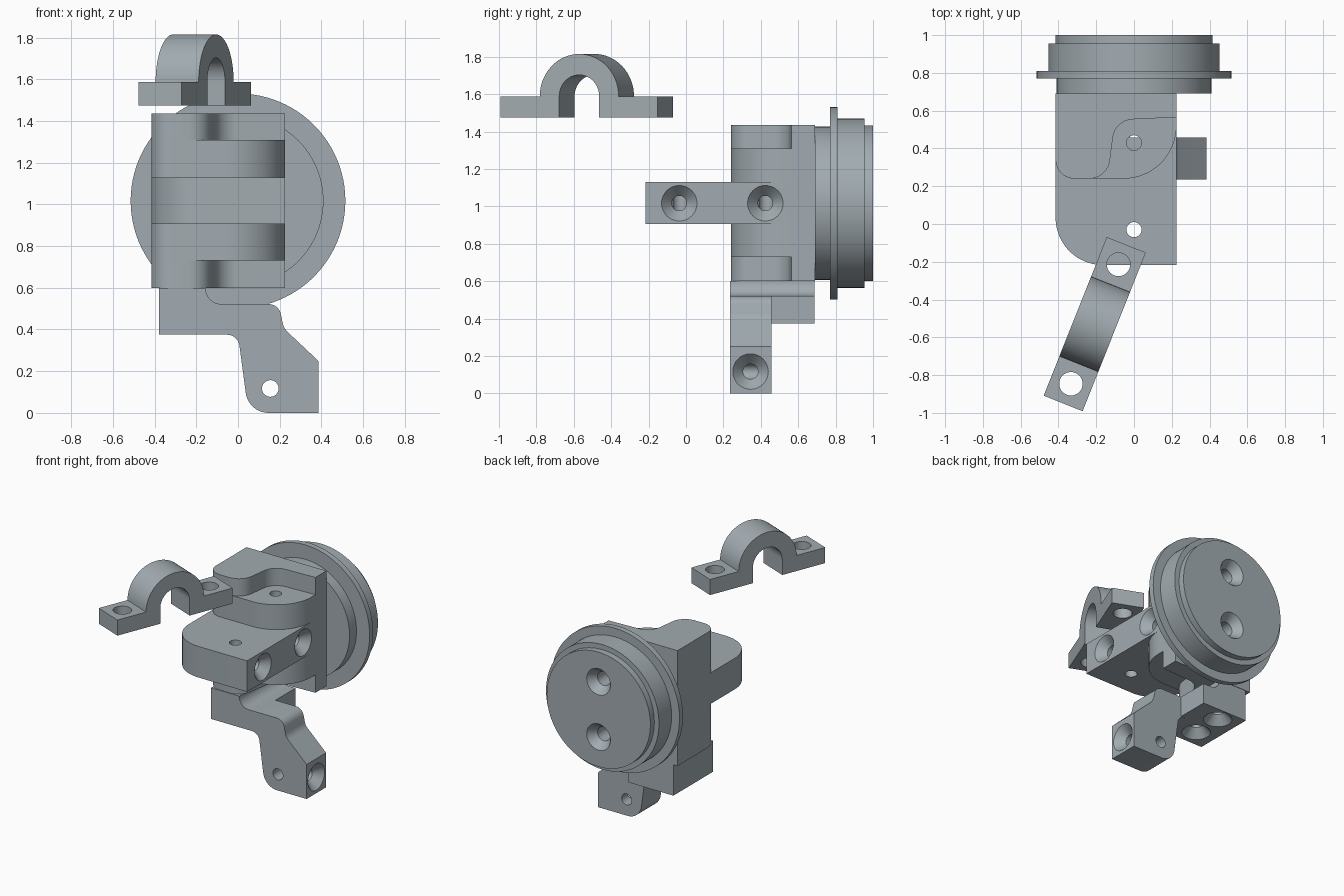
import bpy, bmesh, math
from mathutils import Vector, Matrix

if "Cube" in bpy.data.objects:
    bpy.data.objects.remove(bpy.data.objects["Cube"], do_unlink=True)

COLOUR = (0.36, 0.41, 0.44, 1)
grey = bpy.data.materials.new("steel_grey")
grey.use_nodes = True
grey.diffuse_color = COLOUR
grey.node_tree.nodes["Principled BSDF"].inputs["Base Color"].default_value = COLOUR


def finish(name, bm):
    bmesh.ops.recalc_face_normals(bm, faces=bm.faces)
    mesh = bpy.data.meshes.new(name)
    bm.to_mesh(mesh)
    bm.free()
    mesh.materials.append(grey)
    ob = bpy.data.objects.new(name, mesh)
    bpy.context.collection.objects.link(ob)
    return ob


def rounded(corners, steps=10):
    """Outline from (a, b) or (a, b, fillet radius) corners."""
    out = []
    for i, c in enumerate(corners):
        p = Vector(c[:2])
        if len(c) == 2:
            out.append(p)
            continue
        u = (Vector(corners[i - 1][:2]) - p).normalized()
        v = (Vector(corners[(i + 1) % len(corners)][:2]) - p).normalized()
        half = u.angle(v) / 2
        centre = p + (u + v).normalized() * c[2] / math.sin(half)
        reach = c[2] / math.tan(half)
        a, b = p + u * reach - centre, p + v * reach - centre
        turn = a.angle(b)
        for k in range(steps + 1):
            t = k / steps
            out.append(centre + (a * math.sin((1 - t) * turn)
                                 + b * math.sin(t * turn)) / math.sin(turn))
    return out


def arc(radius, z, start, end, steps=32):
    angles = [math.radians(start + (end - start) * k / steps) for k in range(steps + 1)]
    return [(radius * math.cos(t), z + radius * math.sin(t)) for t in angles]


def prism(name, outline, lo, hi, axis="z", matrix=Matrix()):
    bm = bmesh.new()
    place = (lambda p, t: (p[0], p[1], t)) if axis == "z" else (lambda p, t: (p[0], t, p[1]))
    ends = [[bm.verts.new(place(p, t)) for p in outline] for t in (lo, hi)]
    for ring in ends:
        bm.faces.new(ring)
    n = len(outline)
    for i in range(n):
        j = (i + 1) % n
        bm.faces.new((ends[0][i], ends[0][j], ends[1][j], ends[1][i]))
    bm.transform(matrix)
    return finish(name, bm)


def lathe(name, profile, origin, direction, segments=32):
    """Solid of revolution from (radius, distance along direction) pairs."""
    bm = bmesh.new()
    rings = []
    for r, d in profile:
        rings.append([bm.verts.new((r * math.cos(k * math.tau / segments),
                                    r * math.sin(k * math.tau / segments), d))
                      for k in range(segments)])
    for a, b in zip(rings, rings[1:]):
        for k in range(segments):
            j = (k + 1) % segments
            bm.faces.new((a[k], a[j], b[j], b[k]))
    bm.faces.new(rings[0])
    bm.faces.new(rings[-1])
    turn = Vector((0, 0, 1)).rotation_difference(Vector(direction)).to_matrix().to_4x4()
    bm.transform(Matrix.Translation(origin) @ turn)
    return finish(name, bm)


def combine(target, tool, operation):
    mod = target.modifiers.new("combine", "BOOLEAN")
    mod.operation, mod.solver, mod.object = operation, "EXACT", tool
    bpy.context.view_layer.objects.active = target
    bpy.ops.object.modifier_apply(modifier=mod.name)
    bpy.data.objects.remove(tool, do_unlink=True)


def drill(target, origin, direction, depth, radius=0.04, sink=0.0):
    """Plain hole, or a countersunk one when sink is its mouth radius."""
    mouth = sink or radius
    profile = [(mouth, -0.03), (mouth, 0.0)]
    if sink:
        profile.append((radius, 0.06))
    profile.append((radius, depth))
    combine(target, lathe("drill", profile, origin, direction), "DIFFERENCE")


L, R, BACK, FRONT = -0.415, 0.225, 0.69, 0.24
MID = 1.017

# Hinge body: stepped plates, knuckle and forward arm
plate = rounded([(L, BACK), (L, FRONT, 0.1), (-0.14, FRONT, 0.11),
                 (-0.1, 0.55, 0.11), (R, 0.565), (R, BACK)])
knuckle = rounded([(L, BACK), (L, FRONT, 0.1), (R, FRONT, 0.28), (R, BACK)], 20)
arm = rounded([(L, BACK), (L, -0.217, 0.25), (R, -0.217), (R, BACK)], 20)
body = prism("hinge_body", plate, 0.6, 1.435)
combine(body, prism("knuckle", knuckle, 0.73, 1.31), "UNION")
combine(body, prism("arm", arm, 0.905, 1.13), "UNION")
for y in (-0.03, 0.43):
    drill(body, (0, y, 1.5), (0, 0, -1), 1.0)
    drill(body, (R, y - 0.006, MID), (-1, 0, 0), R, sink=0.095)

# Flanged round plug behind the body
disc = lathe("round_flange", [(0.415, 0), (0.415, 0.045), (0.452, 0.045), (0.452, 0.19),
                              (0.515, 0.19), (0.515, 0.23), (0.41, 0.23), (0.41, 0.31)],
             (0, 1, MID), (0, -1, 0), 96)
for side in (-1, 1):
    drill(disc, (0, 1, MID + side * 0.2), (0, -1, 0), 0.28, 0.05, 0.095)

# Lower bracket: cranked leg with a deeper mounting block
bracket = prism("lower_bracket", rounded([
    (-0.38, 0.6), (-0.38, 0.375), (0.0, 0.375, 0.06), (0.05, 0.0, 0.11),
    (0.385, 0), (0.385, 0.25), (0.22, 0.405, 0.08), (0.195, 0.522, 0.06),
    (-0.155, 0.522, 0.075), (-0.155, 0.6)]), 0.235, 0.457, "y")
block = rounded([(-0.38, 0.6), (-0.38, 0.375), (-0.02, 0.375), (-0.02, 0.522),
                 (-0.155, 0.522, 0.075), (-0.155, 0.6)])
combine(bracket, prism("mounting_block", block, 0.3, 0.687, "y"), "UNION")
for y in (0.36, 0.58):
    drill(bracket, (-0.23, y, 0.375), (0, 0, 1), 0.2, sink=0.095)
drill(bracket, (0.155, 0.2, 0.117), (0, 1, 0), 0.4)
drill(bracket, (0.385, 0.345, 0.117), (-1, 0, 0), 0.23, sink=0.095)

# Loose saddle clamp, turned about the vertical
base, top, half = 1.475, 1.588, 0.452
outline = ([(-half, base)] + [(-0.115, base)] + arc(0.115, top, 180, 0)
           + [(0.115, base), (half, base), (half, top)]
           + arc(0.227, top, 0, 180) + [(-half, top)])
pose = Matrix.Translation((-0.208, -0.53, 0)) @ Matrix.Rotation(math.radians(68.3), 4, "Z")
clamp = prism("saddle_clamp", outline, -0.111, 0.111, "y", pose)
for side in (-1, 1):
    drill(clamp, pose @ Vector((side * 0.34, 0, 1.7)), (0, 0, -1), 0.4, 0.062)

# Smooth curved walls, keep crisp edges
for ob in (body, disc, bracket, clamp):
    bpy.ops.object.select_all(action="DESELECT")
    ob.select_set(True)
    bpy.context.view_layer.objects.active = ob
    bpy.ops.object.shade_smooth_by_angle(angle=math.radians(30))
